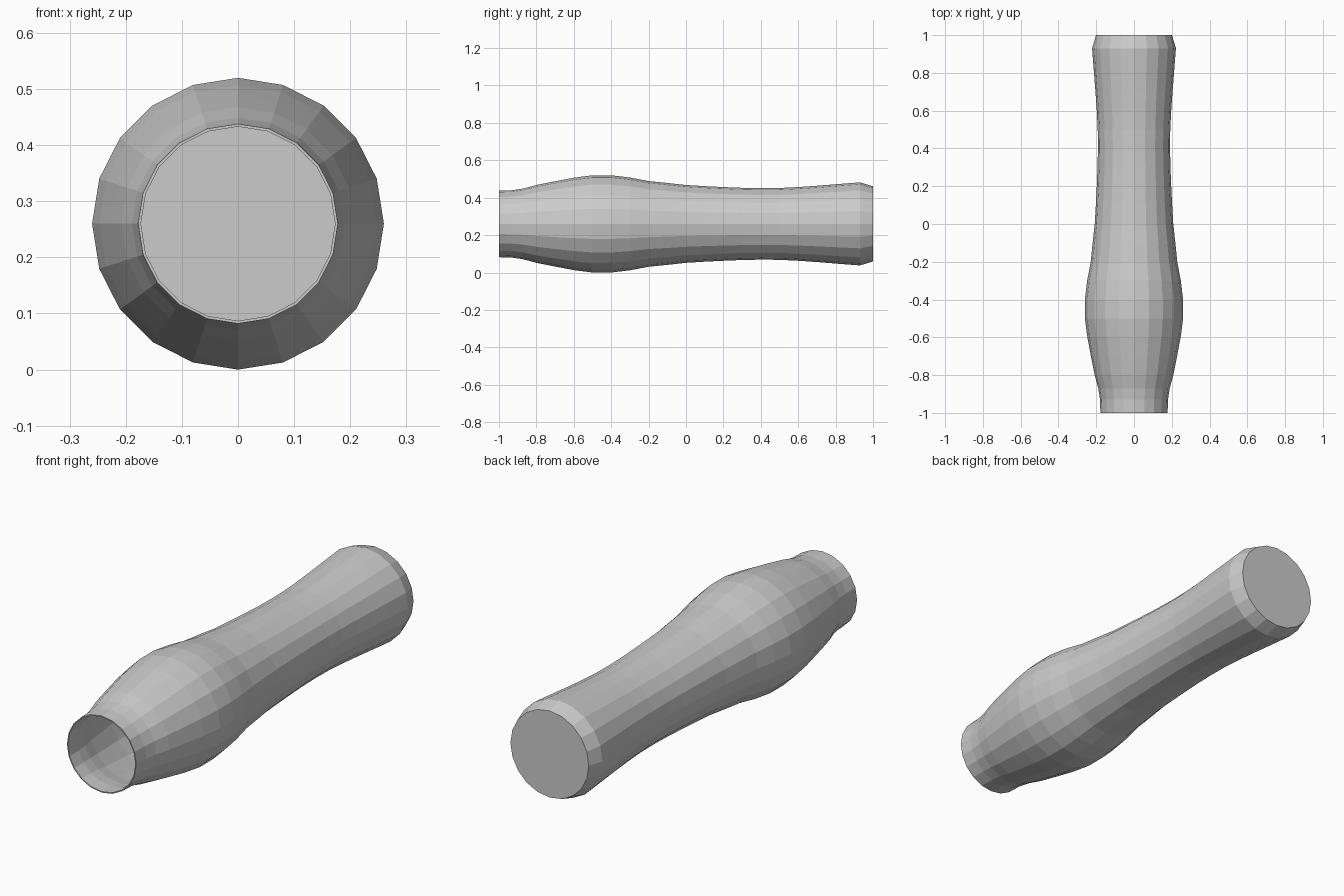
import bpy, bmesh, math

if "Cube" in bpy.data.objects:
    bpy.data.objects.remove(bpy.data.objects["Cube"])

SIDES = 20
AXIS_Z = 0.26
WALL = 0.005

# Outer profile: (position along y, radius)
outer = [(-1.0, 0.178), (-0.93, 0.18), (-0.87, 0.189), (-0.8, 0.208),
         (-0.7, 0.228), (-0.6, 0.247), (-0.5, 0.26), (-0.4, 0.26),
         (-0.3, 0.248), (-0.2, 0.229), (-0.1, 0.219), (0.0, 0.208),
         (0.1, 0.202), (0.2, 0.197), (0.3, 0.193), (0.4, 0.191),
         (0.5, 0.192), (0.6, 0.197), (0.7, 0.204), (0.8, 0.212),
         (0.93, 0.222), (1.0, 0.201)]
# Inner profile follows the outside, from the closed end back to the mouth
inner = [(min(y, 1 - WALL), r - WALL) for y, r in reversed(outer)]

bm = bmesh.new()


def ring(y, r):
    return [bm.verts.new((r * math.cos(a), y, AXIS_Z + r * math.sin(a)))
            for a in (2 * math.pi * i / SIDES for i in range(SIDES))]


# Outer wall, inner wall and the rim joining them
outer_rings = [ring(y, r) for y, r in outer]
inner_rings = [ring(y, r) for y, r in inner]


def bridge(a, b):
    for i in range(SIDES):
        j = (i + 1) % SIDES
        bm.faces.new((a[i], a[j], b[j], b[i]))


for rings in (outer_rings, inner_rings):
    for a, b in zip(rings, rings[1:]):
        bridge(a, b)
bridge(inner_rings[-1], outer_rings[0])

# Closed end, outside and inside
bm.faces.new(outer_rings[-1])
bm.faces.new(inner_rings[0])
bmesh.ops.recalc_face_normals(bm, faces=bm.faces)

mesh = bpy.data.meshes.new("hollow_vase")
bm.to_mesh(mesh)
bm.free()
vase = bpy.data.objects.new("hollow_vase", mesh)
bpy.context.collection.objects.link(vase)
